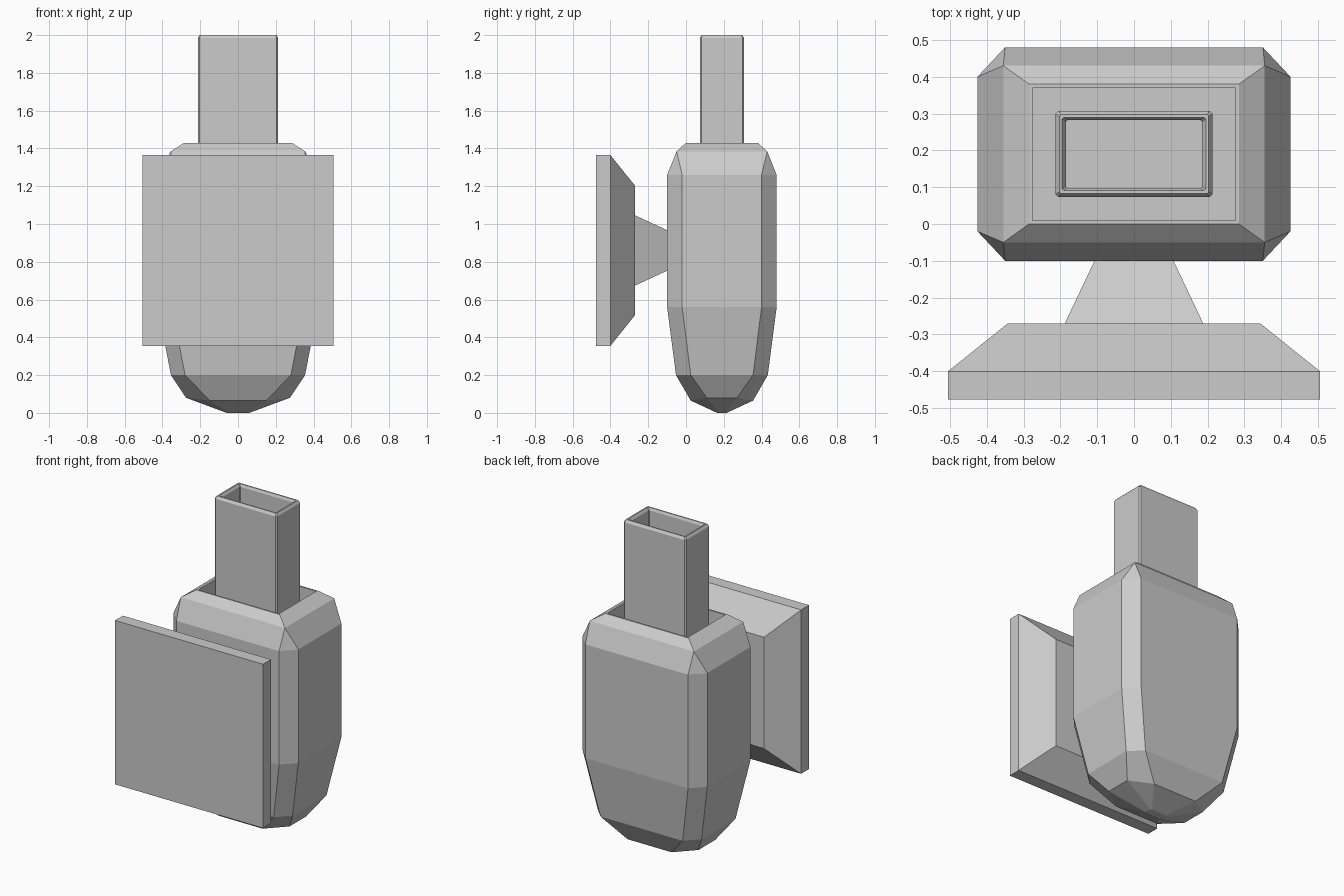
import bpy, bmesh

if "Cube" in bpy.data.objects:
    bpy.data.objects.remove(bpy.data.objects["Cube"])


def loft(name, rings, loc=(0, 0, 0)):
    """Skin closed rings of equal length, cap both ends."""
    bm = bmesh.new()
    loops = [[bm.verts.new(p) for p in r] for r in rings]
    for a, b in zip(loops, loops[1:]):
        n = len(a)
        for i in range(n):
            j = (i + 1) % n
            bm.faces.new((a[i], a[j], b[j], b[i]))
    bm.faces.new(loops[0][::-1])
    bm.faces.new(loops[-1])
    bmesh.ops.remove_doubles(bm, verts=bm.verts, dist=0.0005)
    bmesh.ops.recalc_face_normals(bm, faces=bm.faces)
    me = bpy.data.meshes.new(name)
    bm.to_mesh(me)
    bm.free()
    ob = bpy.data.objects.new(name, me)
    ob.location = loc
    bpy.context.collection.objects.link(ob)
    return ob


def octagon(hx, yin, xin, hy, zx, zy):
    """Cut-corner rectangle; x ends sit at height zx, y sides at zy."""
    return [(hx, -yin, zx), (hx, yin, zx), (xin, hy, zy), (-xin, hy, zy),
            (-hx, yin, zx), (-hx, -yin, zx), (-xin, -hy, zy), (xin, -hy, zy)]


def rect(hx, hy, z):
    return octagon(hx, hy, hx, hy, z, z)


def cut_rect(hx, hy, c, z):
    return octagon(hx, hy - c, hx - c, hy, z, z)


# hollow holder body: rounded bottom, chamfered shoulders, open top
loft("holder_body", [
    octagon(0.06, 0.02, 0.05, 0.025, 0.0, 0.0),
    octagon(0.275, 0.08, 0.15, 0.165, 0.08, 0.065),
    octagon(0.355, 0.165, 0.28, 0.243, 0.2, 0.2),
    octagon(0.425, 0.21, 0.35, 0.29, 0.56, 0.56),
    octagon(0.425, 0.21, 0.35, 0.29, 1.26, 1.26),
    rect(0.355, 0.24, 1.385),
    rect(0.285, 0.19, 1.43),
    rect(0.275, 0.18, 1.43),
    rect(0.275, 0.18, 0.80),
], (0, 0.19, 0))

# hollow rectangular handle standing in the holder
loft("handle_tube", [
    cut_rect(0.213, 0.117, 0.008, 0.80),
    cut_rect(0.213, 0.117, 0.008, 1.985),
    cut_rect(0.203, 0.107, 0.004, 2.0),
    cut_rect(0.195, 0.099, 0.004, 2.0),
    cut_rect(0.185, 0.092, 0.004, 1.985),
    cut_rect(0.185, 0.092, 0.004, 1.25),
], (0, 0.19, 0))


def wall_ring(hx, hz, y):
    return [(hx, y, hz), (-hx, y, hz), (-hx, y, -hz), (hx, y, -hz)]


# wall plate with sloped back and tapered neck
loft("mount_plate", [
    wall_ring(0.505, 0.505, -0.477),
    wall_ring(0.505, 0.505, -0.40),
    wall_ring(0.343, 0.343, -0.27),
], (0, 0, 0.86))
loft("mount_neck", [
    wall_ring(0.188, 0.186, -0.27),
    wall_ring(0.105, 0.105, -0.095),
], (0, 0, 0.86))
